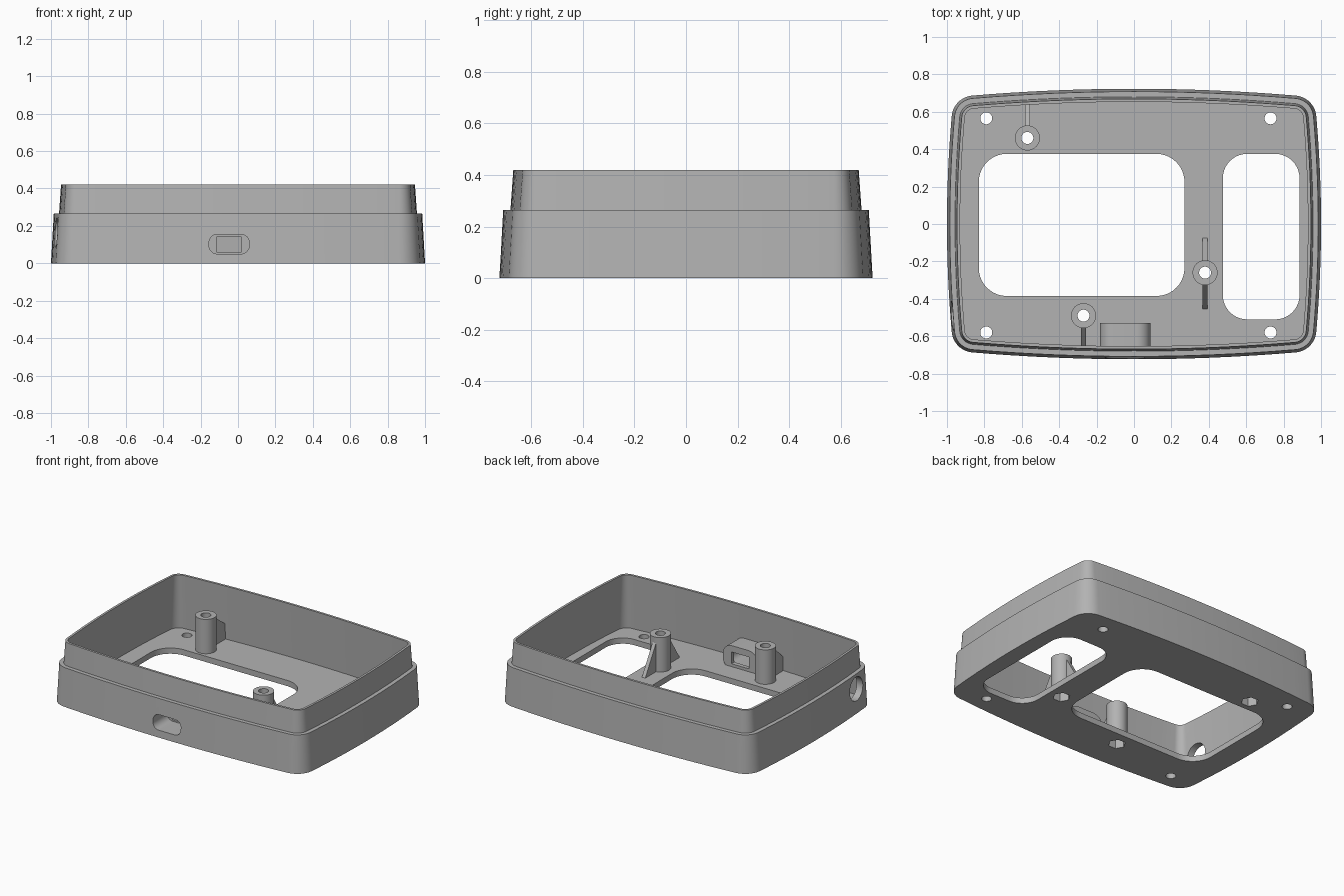
import bpy, bmesh
from math import sin, cos, pi

if "Cube" in bpy.data.objects:
    bpy.data.objects.remove(bpy.data.objects["Cube"])

grey = bpy.data.materials.new("mid grey plastic")
grey.use_nodes = True
grey.diffuse_color = (0.45, 0.45, 0.45, 1)
grey.node_tree.nodes["Principled BSDF"].inputs["Base Color"].default_value = (0.45, 0.45, 0.45, 1)


def loft(name, rings):
    """Solid skinned through closed rings of 3D points, capped at both ends."""
    bm = bmesh.new()
    loops = [[bm.verts.new(p) for p in ring] for ring in rings]
    n = len(loops[0])
    for a, b in zip(loops, loops[1:]):
        for i in range(n):
            j = (i + 1) % n
            bm.faces.new((a[i], a[j], b[j], b[i]))
    bm.faces.new(loops[0])
    bm.faces.new(loops[-1])
    bmesh.ops.recalc_face_normals(bm, faces=bm.faces)
    mesh = bpy.data.meshes.new(name)
    bm.to_mesh(mesh)
    bm.free()
    obj = bpy.data.objects.new(name, mesh)
    bpy.context.collection.objects.link(obj)
    mesh.materials.append(grey)
    return obj


def prism(name, pts, lo, hi, axis="Z"):
    place = {"Z": lambda u, v, w: (u, v, w),
             "Y": lambda u, v, w: (u, w, v),
             "X": lambda u, v, w: (w, u, v)}[axis]
    return loft(name, [[place(u, v, w) for u, v in pts] for w in (lo, hi)])


def circle(x, y, r, n=32):
    return [(x + r * cos(2 * pi * i / n), y + r * sin(2 * pi * i / n)) for i in range(n)]


def round_rect(x0, x1, y0, y1, r, n=10):
    pts = []
    for k, (cx, cy) in enumerate([(x1 - r, y1 - r), (x0 + r, y1 - r),
                                  (x0 + r, y0 + r), (x1 - r, y0 + r)]):
        for i in range(n + 1):
            a = pi / 2 * (k + i / n)
            pts.append((cx + r * cos(a), cy + r * sin(a)))
    return pts


def outline(inset, z):
    """Rounded rectangle with gently bowed sides."""
    hx, hy, r, tilt = 1 - inset, 0.723 - inset, 0.12 - inset, 0.08
    cx, cy = hx - 0.025 - r, hy - 0.036 - r
    corner = [tilt + (pi / 2 - 2 * tilt) * i / 10 for i in range(11)]
    quarter = [(cx + r * cos(a), cy + r * sin(a)) for a in corner]
    (sx, sy), (tx, ty) = quarter[0], quarter[-1]
    bow = [i / 8 for i in range(1, 9)]
    side = [(sx + (hx - sx) * (1 - t * t), sy * t) for t in bow[:-1]]
    top = [(tx * t, ty + (hy - ty) * (1 - t * t)) for t in reversed(bow[:-1])]
    q = side + quarter + top
    pts = [(hx, 0)] + q + [(0, hy)] + [(-x, y) for x, y in reversed(q)]
    pts += [(-x, -y) for x, y in pts]
    return [(x, y, z) for x, y in pts]


def cut(obj, cutters):
    bpy.context.view_layer.objects.active = obj
    for c in cutters:
        c.hide_render = True
        mod = obj.modifiers.new("cut", "BOOLEAN")
        mod.operation, mod.solver, mod.object = "DIFFERENCE", "EXACT", c
        bpy.ops.object.modifier_apply(modifier=mod.name)


FLOOR, POST_TOP = 0.04, 0.28
parts, cutters = [], []

# Shell: drafted outer wall, ledge, thin lip, inner wall and floor
profile = [(0, 0), (0.015, 0.265), (0.043, 0.265), (0.054, 0.42), (0.07, 0.42), (0.05, FLOOR)]
shell = loft("case_shell", [outline(d, z) for d, z in profile])
parts.append(shell)

# Floor windows and corner screw holes
shell_cuts = [
    prism("large_window_cutter", round_rect(-0.83, 0.27, -0.385, 0.375, 0.15), -0.1, 0.1),
    prism("small_window_cutter", round_rect(0.475, 0.885, -0.51, 0.375, 0.13), -0.1, 0.1)]
for x in (-0.79, 0.73):
    for y in (-0.58, 0.565):
        shell_cuts.append(prism("screw_hole_cutter", circle(x, y, 0.032), -0.1, 0.1))

# Round cable hole in the side wall
shell_cuts.append(prism("cable_hole_cutter", circle(-0.49, 0.165, 0.08), -1.2, -0.85, "X"))

# Front socket: rounded recess ending in a small rectangular slot
socket = prism("socket_boss", round_rect(-0.182, 0.087, 0.02, 0.187, 0.07), -0.695, -0.53, "Y")
recess = prism("recess_cutter", round_rect(-0.155, 0.06, 0.05, 0.155, 0.045), -0.9, -0.56, "Y")
slot = prism("slot_cutter", round_rect(-0.115, 0.02, 0.06, 0.142, 0.004, 2), -0.6, -0.5, "Y")
cut(socket, [recess, slot])
parts.append(socket)
shell_cuts.append(recess)
cutters.append(slot)

# Screw posts with hexagonal nut pockets, braced by gussets
#        x      y     gussets: (direction, reach, height at the end)
posts = [(-0.57, 0.46, [(1, 0.205, 0.14)]),
         (-0.27, -0.49, [(-1, 0.175, 0.14)]),
         (0.38, -0.26, [(1, 0.185, FLOOR), (-1, 0.195, FLOOR)])]
for x, y, gussets in posts:
    post = prism("screw_post", circle(x, y, 0.067), FLOOR - 0.005, POST_TOP)
    bore = prism("bore_cutter", circle(x, y, 0.032), -0.1, 0.5)
    nut = prism("nut_cutter", circle(x, y, 0.056, 6), -0.1, 0.09)
    cut(post, [bore, nut])
    shell_cuts.append(nut)
    cutters.append(bore)
    parts.append(post)
    for s, reach, end in gussets:
        pts = [(y + s * 0.06, FLOOR - 0.005), (y + s * reach, FLOOR - 0.005),
               (y + s * reach, end), (y + s * 0.06, POST_TOP - 0.03)]
        parts.append(prism("post_gusset", pts, x - 0.013, x + 0.013, "X"))

cut(shell, shell_cuts)
for c in shell_cuts + cutters:
    bpy.data.objects.remove(c)

# Smooth curved walls, keep edges crisp
bpy.ops.object.select_all(action="DESELECT")
for p in parts:
    p.select_set(True)
bpy.context.view_layer.objects.active = shell
bpy.ops.object.shade_smooth_by_angle(angle=pi / 6)
